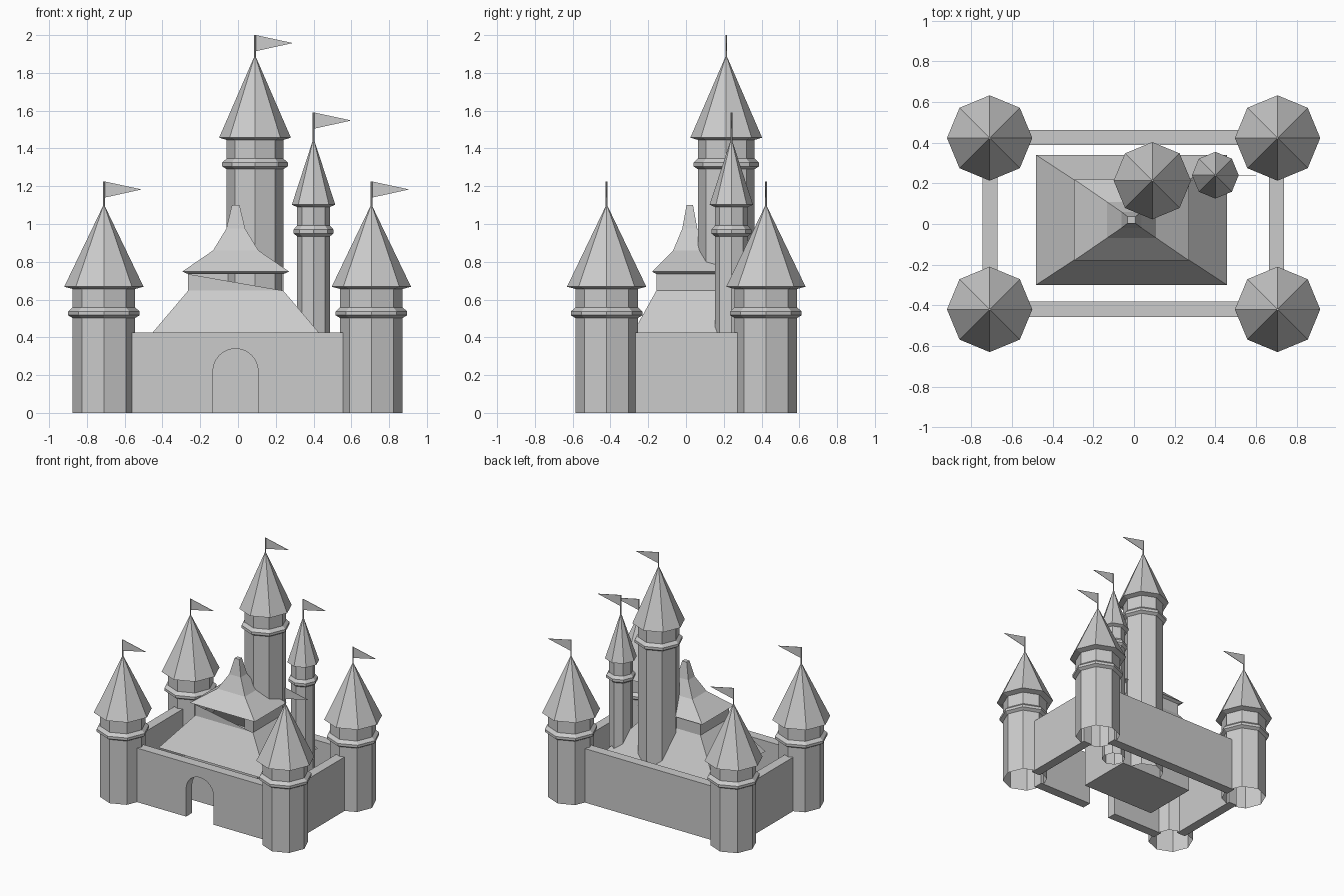
import bpy, bmesh, math

cube = bpy.data.objects.get("Cube")
if cube:
    bpy.data.objects.remove(cube, do_unlink=True)

stone = bpy.data.materials.new("grey_stone")
stone.use_nodes = True
GREY = (0.6, 0.6, 0.6, 1)
stone.diffuse_color = GREY
stone.node_tree.nodes["Principled BSDF"].inputs["Base Color"].default_value = GREY


def finish(bm, name, loc=(0, 0, 0), fix=True):
    if fix:
        bmesh.ops.recalc_face_normals(bm, faces=bm.faces)
    mesh = bpy.data.meshes.new(name)
    bm.to_mesh(mesh)
    bm.free()
    mesh.materials.append(stone)
    obj = bpy.data.objects.new(name, mesh)
    obj.location = loc
    bpy.context.collection.objects.link(obj)
    return obj


def bridge(bm, lower, upper):
    n = len(lower)
    return [bm.faces.new((lower[i], lower[(i + 1) % n], upper[(i + 1) % n], upper[i]))
            for i in range(n)]


def lathe(name, profile, loc, sides=8):
    """Stack of rings (radius, z); a zero radius closes to a point."""
    bm = bmesh.new()
    last = None
    for r, z in profile:
        if r == 0:
            tip = bm.verts.new((0, 0, z))
            for i in range(sides):
                bm.faces.new((last[i], last[(i + 1) % sides], tip))
            break
        ring = [bm.verts.new((r * math.cos(math.tau * i / sides),
                              r * math.sin(math.tau * i / sides), z)) for i in range(sides)]
        if last:
            bridge(bm, last, ring)
        last = ring
    return finish(bm, name, loc)


def extrude_outline(name, outline, y, depth):
    """Outline in x and z, given thickness along y."""
    bm = bmesh.new()
    front = bm.faces.new([bm.verts.new((x, y - depth / 2, z)) for x, z in outline])
    out = bmesh.ops.extrude_face_region(bm, geom=[front])["geom"]
    moved = [v for v in out if isinstance(v, bmesh.types.BMVert)]
    bmesh.ops.translate(bm, verts=moved, vec=(0, depth, 0))
    return finish(bm, name)


def box_outline(x0, x1, z0, z1):
    return [(x0, z0), (x1, z0), (x1, z1), (x0, z1)]


def tower(name, x, y, r, ring_z, eave_z, eave_r, apex, top):
    ring_r = r + 0.013 + 0.07 * r
    # Shaft, open below, up into the roof
    lathe(name + "_shaft", [(r, 0), (r, eave_z)], (x, y, 0))
    # Moulded collar
    lathe(name + "_collar", [(r, ring_z), (ring_r, ring_z + 0.015), (ring_r, ring_z + 0.035),
                             (r, ring_z + 0.057)], (x, y, 0))
    # Pointed roof with its underside
    lathe(name + "_roof", [(r, eave_z - 0.007), (eave_r, eave_z + 0.005), (0, apex)], (x, y, 0))
    # Pole and pennant
    lathe(name + "_pole", [(0.005, apex - 0.02), (0.005, top), (0, top)], (x, y, 0))
    extrude_outline(name + "_flag",
                    [(x + 0.005, top - 0.085), (x + 0.2, top - 0.042), (x + 0.005, top)], y, 0.003)


# Corner towers
for side, x in (("right", -0.71), ("left", 0.706)):
    for end, y in (("front", -0.42), ("back", 0.423)):
        tower(f"{end}_{side}_tower", x, y, 0.165, 0.502, 0.663, 0.21, 1.105, 1.225)

# Inner towers
tower("tall_tower", 0.09, 0.213, 0.15, 1.29, 1.452, 0.19, 1.895, 2.0)
tower("slender_tower", 0.4, 0.24, 0.087, 0.935, 1.097, 0.115, 1.455, 1.59)

# Curtain walls, the front one with an arched gateway
WALL = 0.425
gate_x, gate_r, spring = -0.013, 0.12, 0.22
arch = [(gate_x + gate_r * math.cos(math.pi * i / 12),
         spring + gate_r * math.sin(math.pi * i / 12)) for i in range(13)]
outline = [(gate_x + gate_r, 0), (0.58, 0), (0.58, WALL), (-0.58, WALL), (-0.58, 0),
           (gate_x - gate_r, 0)] + arch[::-1]
extrude_outline("front_wall", outline, -0.419, 0.075)
extrude_outline("back_wall", box_outline(-0.58, 0.58, 0, WALL), 0.426, 0.075)
for side, x in (("right", -0.708), ("left", 0.702)):
    extrude_outline(side + "_wall", box_outline(x - 0.037, x + 0.037, 0, WALL), 0, 0.6)

# Keep: rectangular tiers (half width, half depth, height)
tiers = [(0.32, 0.22, 0), (0.32, 0.22, 0.39), (0.47, 0.32, 0.39), (0.252, 0.177, 0.647),
         (0.252, 0.177, 0.735), (0.283, 0.2, 0.748), (0.12, 0.088, 0.86),
         (0.05, 0.04, 0.975), (0.02, 0.017, 1.1)]
bm = bmesh.new()
rings = [[bm.verts.new((sx * w, sy * d, z)) for sx, sy in ((-1, -1), (1, -1), (1, 1), (-1, 1))]
         for w, d, z in tiers]
for i, (lower, upper) in enumerate(zip(rings, rings[1:])):
    faces = bridge(bm, lower, upper)
    if i == 3:
        # Upper storey front is open above its diagonal
        bm.faces.remove(faces[0])
        bm.faces.new((lower[0], lower[1], upper[0]))
bm.faces.new(rings[0][::-1])
bm.faces.new(rings[-1])
finish(bm, "keep", (-0.012, 0.02, 0), fix=False)
